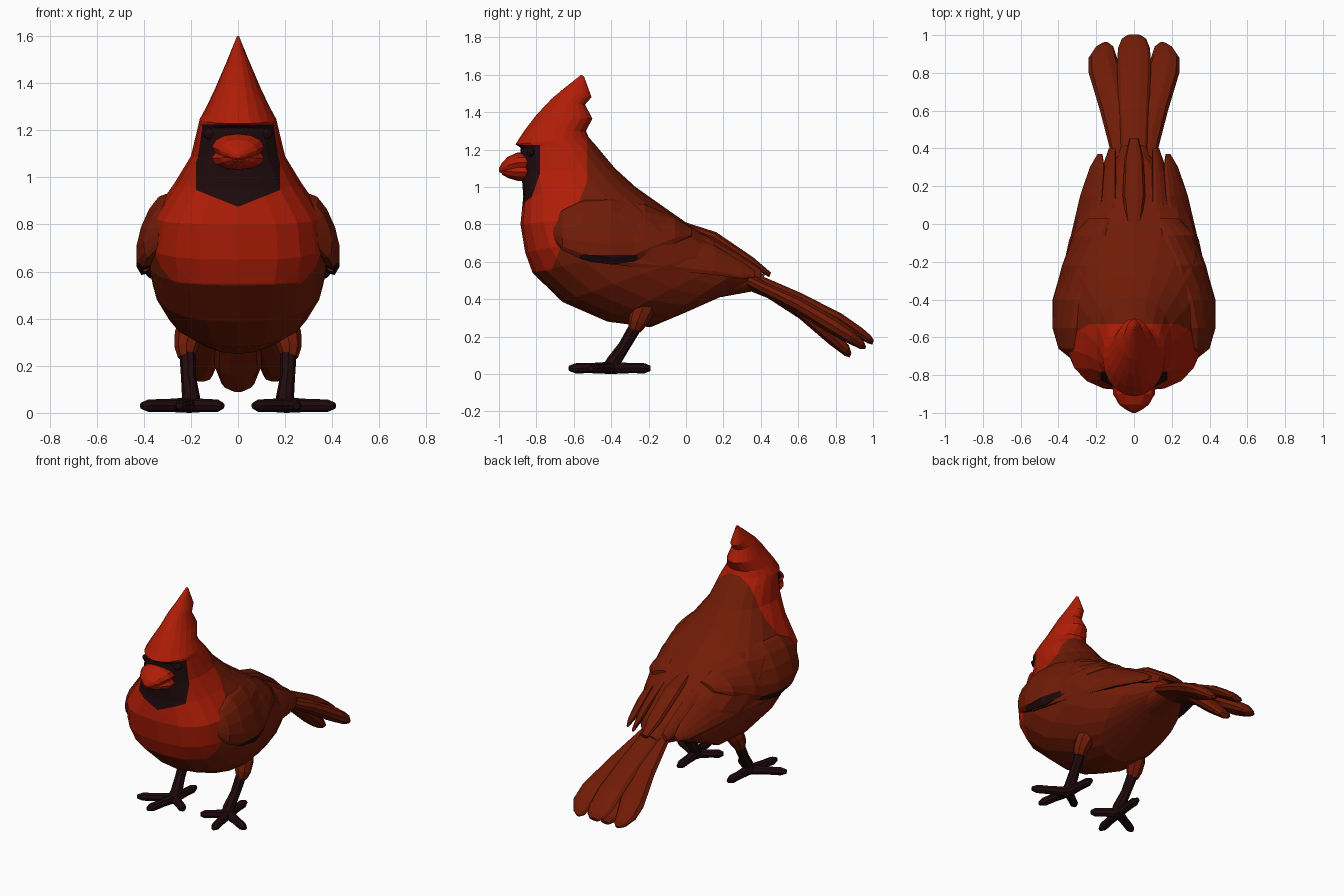
import bpy, bmesh
from math import cos, sin, pi
from mathutils import Vector as V

cube = bpy.data.objects.get("Cube")
if cube:
    bpy.data.objects.remove(cube, do_unlink=True)


def material(name, rgb):
    m = bpy.data.materials.new(name)
    m.use_nodes = True
    m.diffuse_color = (*rgb, 1)
    bsdf = m.node_tree.nodes["Principled BSDF"]
    bsdf.inputs["Base Color"].default_value = (*rgb, 1)
    bsdf.inputs["Roughness"].default_value = 0.9
    return m


MATS = [material("bright_red", (0.43, 0.012, 0.002)),
        material("russet_brown", (0.162, 0.011, 0.002)),
        material("near_black", (0.014, 0.003, 0.004))]
RED, BROWN, BLACK = range(3)


def power(value, e):
    return abs(value) ** e * (1 if value > 0 else -1)


def loft(name, rings, sides, color, cuts=(), rule=None):
    """Skin rings of (centre, half axis, half axis, optional front squareness)."""
    bm = bmesh.new()
    loops = []
    for c, u, v, *square in rings:
        front = square[0] if square else 1
        loop = []
        for i in range(sides):
            a = 2 * pi * i / sides
            e = front if sin(a) < 0 else (1 + front) / 2
            loop.append(bm.verts.new(V(c) + V(u) * power(cos(a), e) + V(v) * power(sin(a), e)))
        loops.append(loop)
    for a, b in zip(loops, loops[1:]):
        for i in range(sides):
            j = (i + 1) % sides
            bm.faces.new((a[i], a[j], b[j], b[i]))
    bm.faces.new(loops[0])
    bm.faces.new(loops[-1])
    for point, normal in cuts:
        bmesh.ops.bisect_plane(bm, geom=bm.verts[:] + bm.edges[:] + bm.faces[:],
                               dist=1e-5, plane_co=point, plane_no=normal)
    bmesh.ops.recalc_face_normals(bm, faces=bm.faces[:])
    bm.normal_update()
    for f in bm.faces:
        f.material_index = rule(f) if rule else color
    mesh = bpy.data.meshes.new(name)
    bm.to_mesh(mesh)
    bm.free()
    for m in MATS:
        mesh.materials.append(m)
    bpy.context.collection.objects.link(bpy.data.objects.new(name, mesh))


def tube(name, points, radii, color):
    """Round limb along a path."""
    pts = [V(p) for p in points]
    rings = []
    for i, p in enumerate(pts):
        d = (pts[min(i + 1, len(pts) - 1)] - pts[max(i - 1, 0)]).normalized()
        u = d.cross(V((0, 0, 1)) if abs(d.z) < 0.8 else V((0, 1, 0))).normalized()
        rings.append((p, u * radii[i], d.cross(u) * radii[i]))
    loft(name, rings, 8, color)


def feather(name, side, rows, thick):
    """Feather thinning with its width; rows of x, y, z, half width."""
    widest = max(r[3] for r in rows)
    rings = []
    for x, y, z, w in rows:
        t = thick * w / widest
        rings.append(((side * x, y, z), (w, 0, 0), (0, t * 0.4, t)))
    loft(name, rings, 10, BROWN)


def blade(name, side, rows, cuts=(), rule=None):
    """Wing layer; rows of y, top x, top z, bottom x, bottom z, half thickness."""
    rings = []
    for y, tx, tz, bx, bz, t in rows:
        axis = V((side * (bx - tx), 0, bz - tz)) / 2
        out = V((-axis.z, 0, axis.x)).normalized() * t
        rings.append(((side * (tx + bx) / 2, y, (tz + bz) / 2), axis, out))
    loft(name, rings, 12, BROWN, cuts, rule)


# Body, head and crest: front y, z, back y, z, half width, squareness
body = [(-.56, 1.60, -.545, 1.59, .006, 1), (-.655, 1.525, -.505, 1.48, .043, 1),
        (-.72, 1.47, -.54, 1.44, .064, 1), (-.80, 1.385, -.50, 1.365, .098, 1),
        (-.865, 1.30, -.535, 1.30, .134, 1), (-.912, 1.228, -.52, 1.265, .163, 1),
        (-.885, 1.21, -.48, 1.22, .17, .9), (-.88, 1.08, -.38, 1.10, .20, .85),
        (-.87, .95, -.27, 1.0, .27, .8), (-.885, .80, -.10, .88, .365, .7),
        (-.86, .65, 0, .81, .385, .7), (-.82, .54, .10, .75, .385, .78),
        (-.66, .385, .20, .69, .36, .85), (-.42, .28, .28, .63, .305, .9),
        (-.19, .25, .34, .59, .24, 1), (0, .33, .37, .56, .17, 1),
        (.18, .41, .40, .54, .11, 1), (.40, .45, .42, .53, .07, 1)]
SLOPE = 0.4


def body_color(f):
    x, y, z = f.calc_center_median()
    if 0.875 + SLOPE * abs(x) < z < 1.224 and y < -0.78 and abs(x) < 0.178:
        return BLACK
    if z > 1.27 or (z > 0.55 and y < -0.53 and y < -0.54 + SLOPE * (z - 1)):
        return RED
    return BROWN


body_cuts = [((0, 0, .55), (0, 0, 1)), ((0, -.53, 0), (0, 1, 0)),
             ((0, -.54, 1), (0, 1, -SLOPE)), ((0, -.78, 0), (0, 1, 0)),
             ((0, 0, .875), (SLOPE, 0, -1)), ((0, 0, .875), (-SLOPE, 0, -1)),
             ((.178, 0, 0), (1, 0, 0)), ((-.178, 0, 0), (1, 0, 0)),
             ((0, 0, 1.224), (0, 0, 1)), ((0, 0, 1.27), (0, 0, 1))]
loft("body", [((0, (fy + by) / 2, (fz + bz) / 2), (w, 0, 0),
               (0, (by - fy) / 2, (bz - fz) / 2), square)
              for fy, fz, by, bz, w, square in body], 20, BROWN, body_cuts, body_color)

# Beak halves: y, middle z, half width, half height
for name, rows in {
        "upper_beak": [(-.83, 1.13, .11, .055), (-.90, 1.13, .11, .055),
                       (-.955, 1.115, .08, .045), (-.985, 1.10, .04, .028), (-1, 1.09, .01, .01)],
        "lower_beak": [(-.83, 1.08, .112, .05), (-.90, 1.08, .112, .047),
                       (-.95, 1.083, .077, .036), (-.985, 1.085, .03, .018)]}.items():
    loft(name, [((0, y, z), (w, 0, 0), (0, 0, h)) for y, z, w, h in rows], 12, RED)


def covert_color(f):
    c = f.calc_center_median()
    return BLACK if c.z < 0.636 and -0.57 < c.y < -0.26 else BROWN


def underside_color(f):
    return BLACK if f.normal.z < -0.55 else BROWN


for side, label in ((1, "left"), (-1, "right")):
    # Eye
    tube(label + "_eye", [(side * .10, -.82, 1.185), (side * .125, -.825, 1.185),
                          (side * .145, -.826, 1.185)], (.032, .027, .01), BLACK)
    # Wing layers
    blade(label + "_wing_coverts", side,
          [(-.71, .29, .83, .32, .72, .03), (-.66, .31, .88, .38, .66, .045),
           (-.55, .30, .93, .41, .61, .06), (-.40, .27, .94, .41, .585, .065),
           (-.28, .225, .92, .38, .60, .06), (-.22, .21, .91, .365, .63, .06),
           (-.06, .15, .83, .32, .70, .045), (.03, .13, .78, .24, .74, .015)],
          [((0, 0, .636), (0, 0, 1)), ((0, -.57, 0), (0, 1, 0)), ((0, -.26, 0), (0, 1, 0))],
          covert_color)
    blade(label + "_flight_feathers", side,
          [(-.52, .37, .68, .40, .60, .02), (-.30, .29, .76, .38, .575, .03),
           (-.05, .20, .76, .325, .55, .035), (.15, .17, .69, .28, .53, .03),
           (.30, .16, .60, .23, .51, .022), (.37, .17, .55, .19, .515, .01)],
          rule=underside_color)
    blade(label + "_inner_wing_feathers", side,
          [(-.10, .13, .80, .28, .70, .03), (.10, .10, .74, .22, .62, .03),
           (.28, .10, .64, .17, .54, .025), (.40, .10, .56, .13, .51, .012)])
    # Tail side feather
    feather(label + "_tail_feather", side,
            [(.05, .33, .50, .06), (.10, .60, .37, .08), (.15, .80, .25, .09),
             (.165, .88, .20, .075), (.155, .94, .155, .045), (.15, .96, .14, .015)], .045)
    # Thigh, shin and toes
    tube(label + "_thigh", [(side * .19, -.20, .40), (side * .21, -.235, .33),
                            (side * .22, -.26, .275), (side * .22, -.275, .235)],
         (.055, .06, .05, .035), BROWN)
    tube(label + "_shin", [(side * .215, -.26, .27), (side * .21, -.33, .15),
                           (side * .20, -.385, .07), (side * .205, -.41, .025)],
         (.035, .032, .038, .042), BLACK)
    for toe, (x, y) in {"outer": (.41, -.51), "middle": (.25, -.625),
                        "inner": (.065, -.50), "hind": (.19, -.19)}.items():
        base, tip = V((side * .205, -.40, .033)), V((side * x, y, .03))
        tube(f"{label}_{toe}_toe", [base, base.lerp(tip, .5), base.lerp(tip, .85), tip],
             (.033, .027, .027, .014), BLACK)

# Back and tail centre feathers
feather("back_feather", 0, [(0, -.05, .81, .03), (0, .15, .73, .06),
                            (0, .35, .60, .05), (0, .45, .53, .025)], .03)
feather("tail_top_feather", 0, [(0, .33, .53, .07), (0, .60, .41, .08), (0, .82, .295, .09),
                                (0, .93, .22, .085), (0, .98, .185, .065), (0, 1, .168, .035)], .03)
feather("tail_under_feather", 0, [(0, .32, .49, .08), (0, .45, .44, .085), (0, .62, .335, .095),
                                  (0, .78, .20, .10), (0, .86, .125, .07), (0, .88, .10, .03)], .042)
